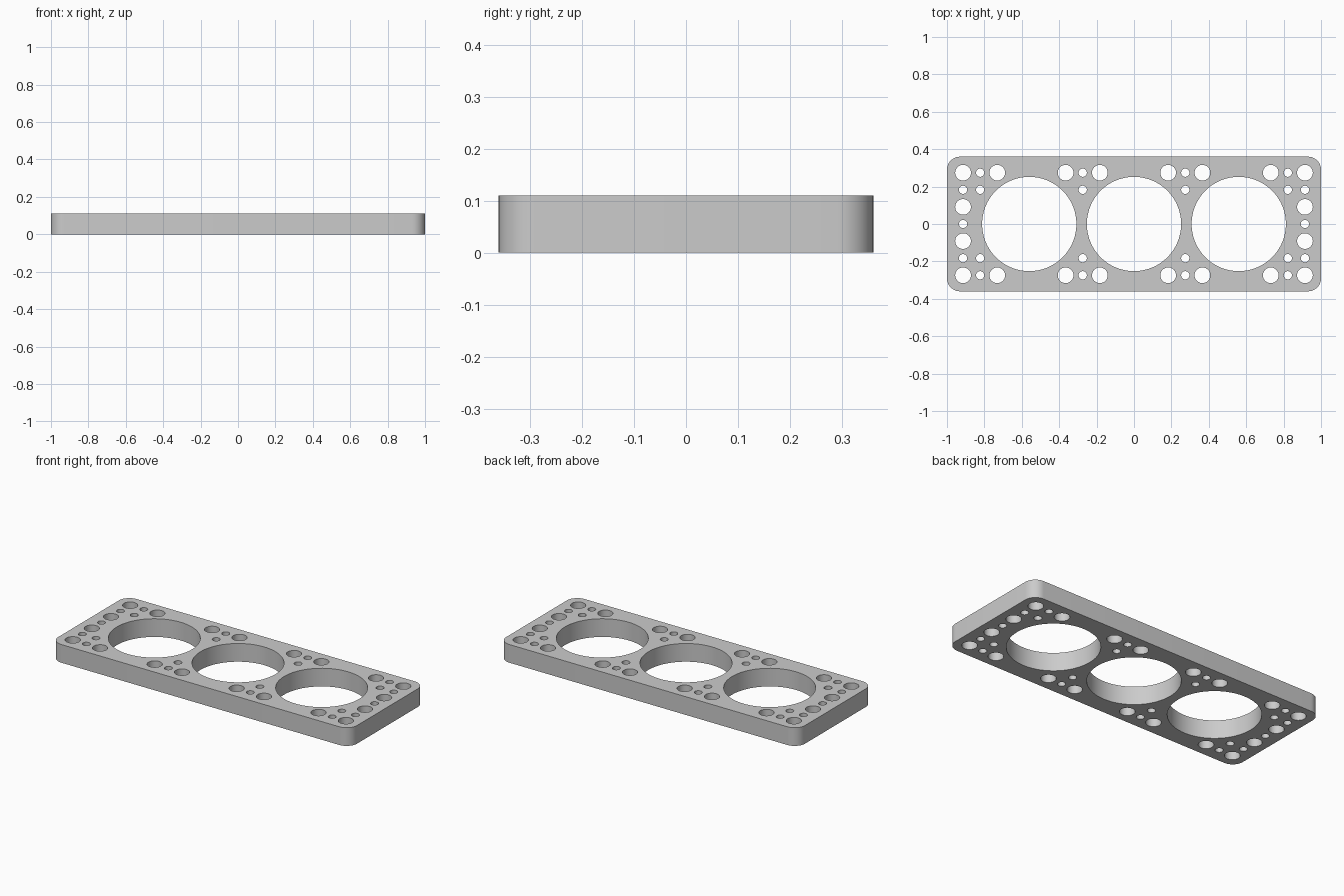
import bpy
import bmesh
from math import cos, sin, pi, radians

default = bpy.data.objects.get("Cube")
if default:
    bpy.data.objects.remove(default, do_unlink=True)

HALF_X, HALF_Y, HEIGHT = 1.0, 0.36, 0.11
CORNER = 0.07
PITCH = 0.0914            # grid the small holes sit on
BORE, DOWEL, PIN = 0.252, 0.042, 0.022


def arc(cx, cy, r, start, end, steps):
    return [(cx + r * cos(start + (end - start) * i / steps),
             cy + r * sin(start + (end - start) * i / steps)) for i in range(steps + 1)]


def add_loop(curve, points):
    spline = curve.splines.new('POLY')
    spline.points.add(len(points) - 1)
    for p, (x, y) in zip(spline.points, points):
        p.co = (x, y, 0, 1)
    spline.use_cyclic_u = True


def add_hole(curve, x, y, r, sides):
    add_loop(curve, arc(x, y, r, 0, 2 * pi, sides)[:-1])


curve = bpy.data.curves.new("plate_profile", 'CURVE')
curve.dimensions = '2D'
curve.fill_mode = 'BOTH'
curve.extrude = HEIGHT / 2

# Rounded outline
outline = []
for i, (sx, sy) in enumerate([(1, 1), (-1, 1), (-1, -1), (1, -1)]):
    outline += arc(sx * (HALF_X - CORNER), sy * (HALF_Y - CORNER), CORNER,
                   i * pi / 2, (i + 1) * pi / 2, 10)
add_loop(curve, outline)

# Three large bores
for x in (-0.56, 0, 0.56):
    add_hole(curve, x, 0, BORE, 96)

# Small holes in grid steps, repeated in all four quarters
dowels = [(10, 3), (8, 3), (4, 3), (2, 3), (10, 1)]
pins = [(9, 3), (10, 2), (9, 2), (3, 3), (3, 2)]
for sx in (-1, 1):
    for sy in (-1, 1):
        for spots, radius in ((dowels, DOWEL), (pins, PIN)):
            for gx, gy in spots:
                add_hole(curve, sx * gx * PITCH, sy * gy * PITCH, radius, 32)
    add_hole(curve, sx * 10 * PITCH, 0, PIN, 32)

# Turn the profile into a closed solid
source = bpy.data.objects.new("plate_source", curve)
bpy.context.collection.objects.link(source)
bpy.context.view_layer.update()
evaluated = source.evaluated_get(bpy.context.evaluated_depsgraph_get())
mesh = bpy.data.meshes.new_from_object(evaluated)
bpy.data.objects.remove(source, do_unlink=True)
bm = bmesh.new()
bm.from_mesh(mesh)
bmesh.ops.remove_doubles(bm, verts=bm.verts, dist=0.0001)
bmesh.ops.translate(bm, verts=bm.verts, vec=(0, 0, HEIGHT / 2))
bmesh.ops.recalc_face_normals(bm, faces=bm.faces)
bm.to_mesh(mesh)
bm.free()

plate = bpy.data.objects.new("drilled_plate", mesh)
bpy.context.collection.objects.link(plate)

# Grey finish
grey = bpy.data.materials.new("plain_grey")
grey.use_nodes = True
grey.diffuse_color = (0.6, 0.6, 0.6, 1)
grey.node_tree.nodes["Principled BSDF"].inputs["Base Color"].default_value = (0.6, 0.6, 0.6, 1)
mesh.materials.clear()
mesh.materials.append(grey)

bpy.ops.object.select_all(action='DESELECT')
plate.select_set(True)
bpy.context.view_layer.objects.active = plate
bpy.ops.object.shade_smooth_by_angle(angle=radians(30))
